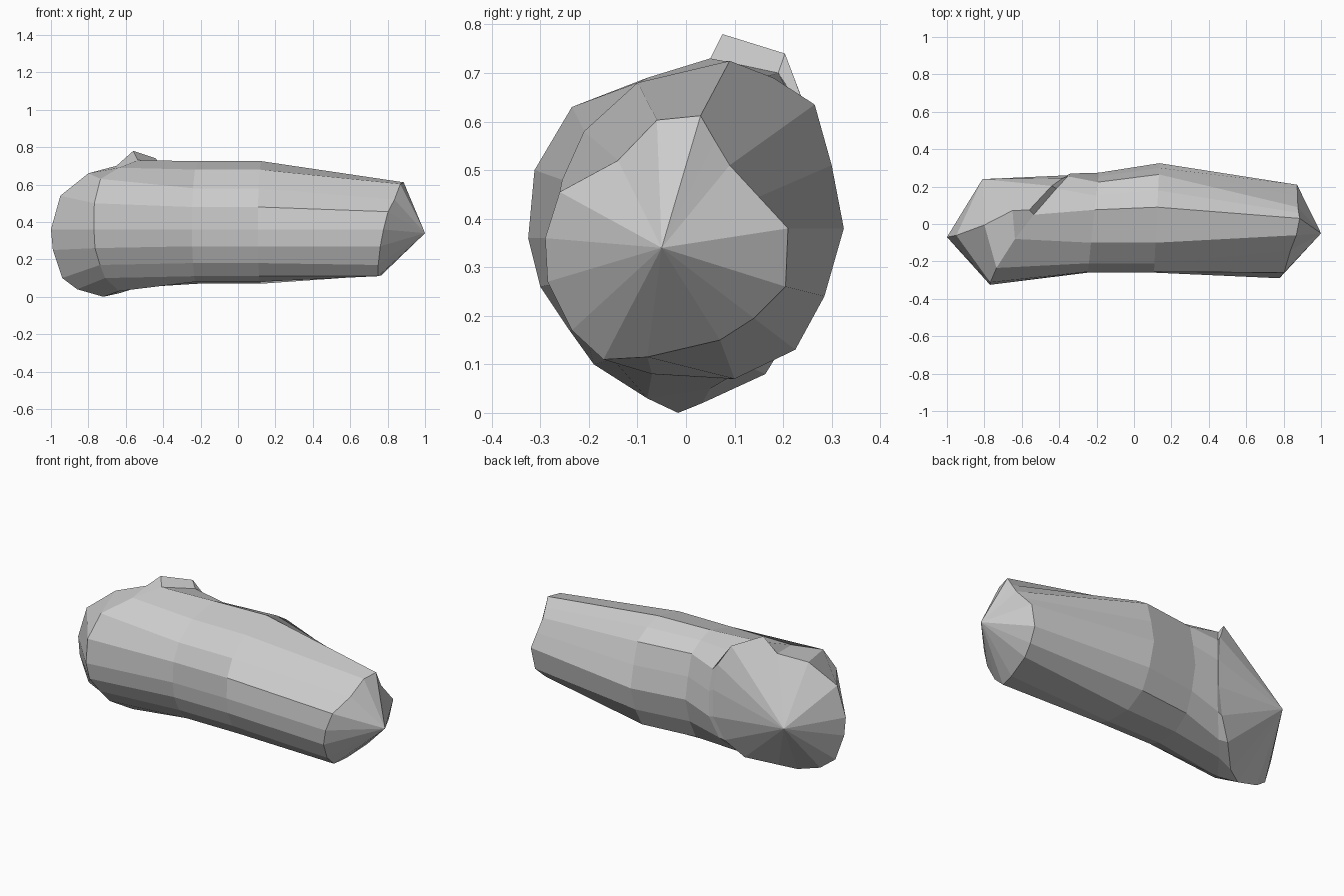
import bpy, bmesh

# Cross-sections, each 16 points: front middle, over the top, down the back, under
# Cut end at the left, as (x, z)
CUT = [(-1, .36), (-.95, .54), (-.8, .66), (-.65, .70), (-.56, .78), (-.44, .74),
       (-.38, .63), (-.36, .48), (-.36, .32), (-.41, .18), (-.5, .08), (-.63, .02),
       (-.72, 0), (-.86, .04), (-.94, .1), (-.99, .25)]
# Bend behind the cut, as (y, z)
BEND = [(-.325, .36), (-.312, .5), (-.235, .63), (-.08, .69), (.05, .73), (.19, .70),
        (.255, .60), (.27, .47), (.27, .32), (.23, .19), (.14, .09), (.05, .05),
        (-.08, .03), (-.19, .10), (-.24, .17), (-.30, .26)]
# Middle of the trunk, as (y, z)
MIDDLE = [(-.26, .36), (-.255, .48), (-.21, .58), (-.1, .68), (.09, .725), (.18, .69),
          (.265, .635), (.30, .51), (.325, .38), (.285, .24), (.225, .13), (.1, .07),
          (-.07, .08), (-.15, .11), (-.21, .18), (-.25, .27)]
# Pointed end at the right, as (y, z)
POINT = [(-.29, .36), (-.26, .455), (-.14, .52), (-.06, .603), (.03, .612), (.06, .56),
         (.09, .51), (.15, .445), (.21, .38), (.205, .26), (.14, .195), (.07, .15),
         (-.08, .115), (-.17, .11), (-.235, .17), (-.285, .27)]


def bend_x(y):
    return -.77 + .43 * (max(y + .32, 0) / .59) ** 1.3


# Place the sections along the bent trunk
rings = [
    [(x, -.07 + .33 * ((x + 1) / .64) ** 1.4 - (.05 if z > .75 or z < .03 else 0), z)
     for x, z in CUT],
    [(bend_x(y), y, z) for y, z in BEND],
    [(-.22 + .1 * y, y - .05 * max(y, 0) / .32, z) for y, z in MIDDLE],
    [(.12 + .05 * y, y, z) for y, z in MIDDLE],
    [(.83 + .18 * y + .2 * (z - .36), y, z) for y, z in POINT],
]

# Trunk walls
bm = bmesh.new()
loops = [[bm.verts.new(p) for p in ring] for ring in rings]
n = len(CUT)
for a, b in zip(loops, loops[1:]):
    for i in range(n):
        j = (i + 1) % n
        bm.faces.new((a[i], a[j], b[j], b[i]))

# Fan-shaped ends
for loop, tip in ((loops[0], (-.81, .24, .36)), (loops[-1], (1, -.05, .34))):
    apex = bm.verts.new(tip)
    for i in range(n):
        bm.faces.new((loop[i], loop[(i + 1) % n], apex))

bmesh.ops.recalc_face_normals(bm, faces=bm.faces)
mesh = bpy.data.meshes.new("log")
bm.to_mesh(mesh)
bm.free()
bpy.context.collection.objects.link(bpy.data.objects.new("log", mesh))
